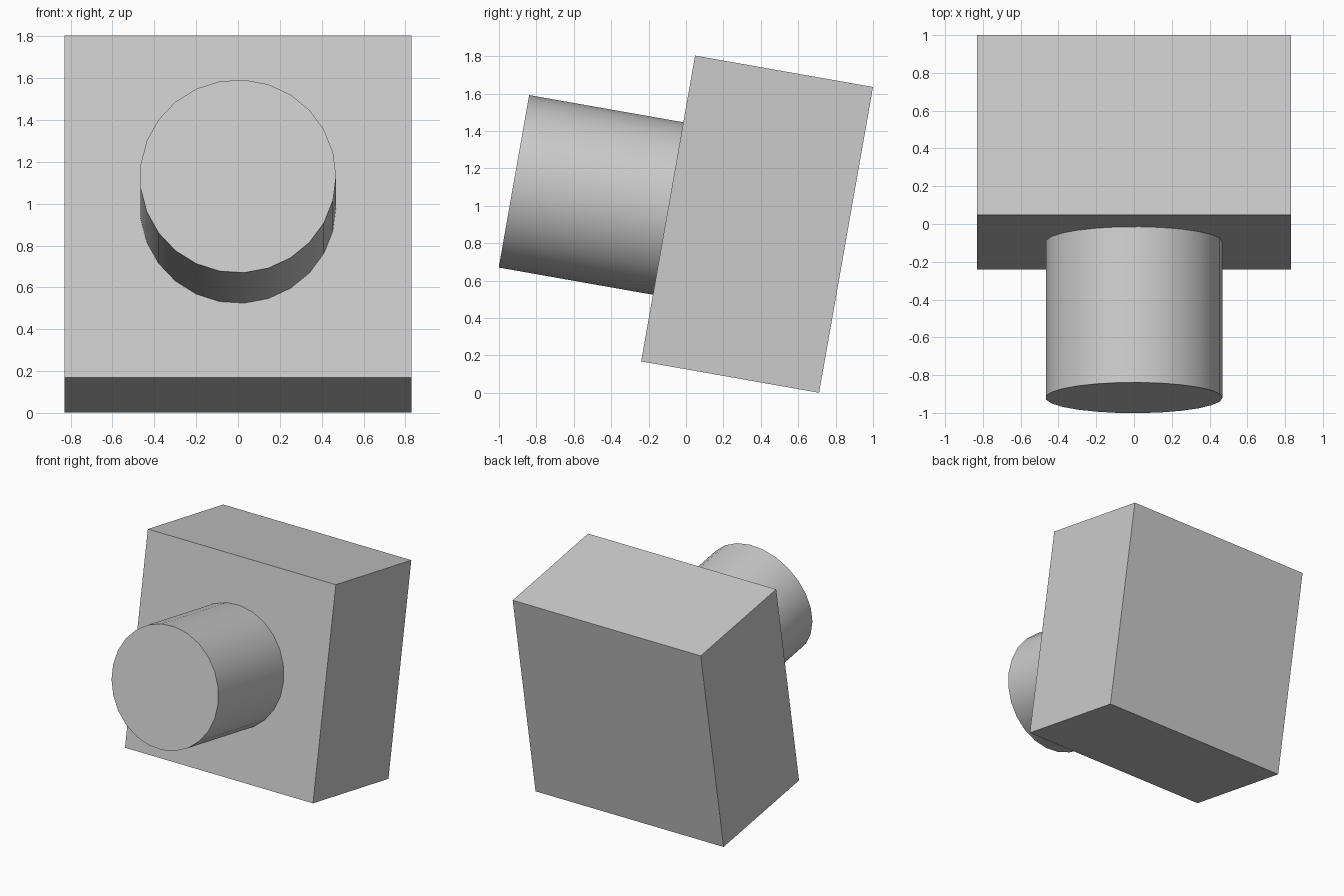
import bpy, bmesh
from math import radians
from mathutils import Matrix, Vector

cube = bpy.data.objects.get("Cube")
if cube:
    bpy.data.objects.remove(cube, do_unlink=True)

TILT = radians(-10)
CENTRE = Vector((0, 0.38, 0.902))
WIDTH, DEPTH, HEIGHT = 1.66, 0.966, 1.66
RADIUS, FRONT, SIDES = 0.469, -1.32, 25

grey = bpy.data.materials.new("plain grey")
grey.use_nodes = True
colour = (0.6, 0.6, 0.6, 1)
grey.diffuse_color = colour
grey.node_tree.nodes["Principled BSDF"].inputs["Base Color"].default_value = colour


def add_part(name, bm):
    """Turn a bmesh built around the block centre into a tilted object."""
    mesh = bpy.data.meshes.new(name)
    bm.to_mesh(mesh)
    bm.free()
    mesh.materials.append(grey)
    part = bpy.data.objects.new(name, mesh)
    part.matrix_world = Matrix.Translation(CENTRE) @ Matrix.Rotation(TILT, 4, "X")
    bpy.context.collection.objects.link(part)
    return part


# Square block
bm = bmesh.new()
bmesh.ops.create_cube(bm, size=1, matrix=Matrix.Diagonal((WIDTH, DEPTH, HEIGHT, 1)))
add_part("block", bm)

# Round barrel reaching from the front cap to the block face
length = -DEPTH / 2 - FRONT
place = (Matrix.Translation((0, FRONT + length / 2, 0))
         @ Matrix.Rotation(radians(90), 4, "X") @ Matrix.Rotation(radians(-90), 4, "Z"))
bm = bmesh.new()
bmesh.ops.create_cone(bm, cap_ends=True, segments=SIDES, radius1=RADIUS,
                      radius2=RADIUS, depth=length, matrix=place)
barrel = add_part("barrel", bm)

# Smooth wall, crisp rims
bpy.ops.object.select_all(action="DESELECT")
barrel.select_set(True)
bpy.context.view_layer.objects.active = barrel
bpy.ops.object.shade_smooth_by_angle(angle=radians(30))
